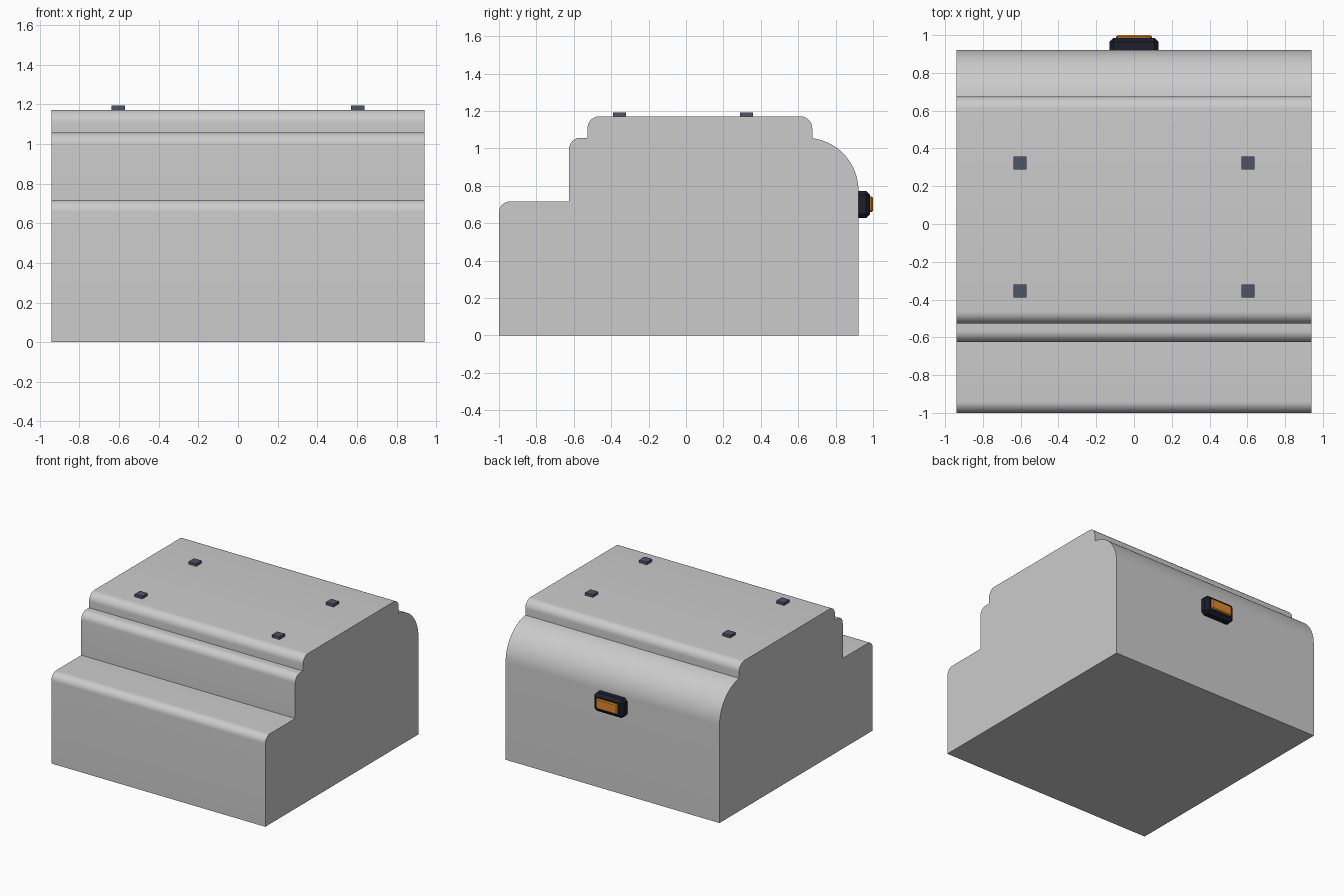
import bpy, bmesh, math

if "Cube" in bpy.data.objects:
    bpy.data.objects.remove(bpy.data.objects["Cube"])


def material(name, rgb):
    m = bpy.data.materials.new(name)
    m.diffuse_color = (*rgb, 1)
    m.use_nodes = True
    m.node_tree.nodes["Principled BSDF"].inputs["Base Color"].default_value = m.diffuse_color
    return m


def finish(name, bm, mat=None):
    bmesh.ops.recalc_face_normals(bm, faces=bm.faces)
    me = bpy.data.meshes.new(name)
    bm.to_mesh(me)
    bm.free()
    ob = bpy.data.objects.new(name, me)
    bpy.context.collection.objects.link(ob)
    if mat:
        me.materials.append(mat)
    return ob


def box(name, lo, hi, mat, bevel=0.0):
    bm = bmesh.new()
    bmesh.ops.create_cube(bm, size=1)
    for v in bm.verts:
        v.co = [(a + b) / 2 + c * (b - a) for a, b, c in zip(lo, hi, v.co)]
    if bevel:
        bmesh.ops.bevel(bm, geom=bm.edges[:], offset=bevel, segments=1,
                        affect='EDGES', profile=0.5)
    return finish(name, bm, mat)


def arc(cy, cz, r, a0, a1, n=10):
    angles = [math.radians(a0 + (a1 - a0) * i / n) for i in range(n + 1)]
    return [(cy + r * math.cos(a), cz + r * math.sin(a)) for a in angles]


# Stepped side profile (y, z), extruded across the width
W = 0.94
profile = [(-1, 0)]
profile += arc(-0.94, 0.657, 0.06, 180, 90)
profile += [(-0.625, 0.717)]
profile += arc(-0.565, 0.997, 0.06, 180, 90)
profile += [(-0.527, 1.057)]
profile += arc(-0.462, 1.107, 0.065, 180, 90)
profile += arc(0.61, 1.107, 0.065, 90, 0)
profile += arc(0.64, 0.775, 0.282, math.degrees(math.acos(0.035 / 0.282)), 0, 20)
profile += [(0.922, 0)]

bm = bmesh.new()
face = bm.faces.new([bm.verts.new((-W, y, z)) for y, z in profile])
ext = bmesh.ops.extrude_face_region(bm, geom=[face], use_keep_orig=True)
bmesh.ops.translate(bm, vec=(2 * W, 0, 0),
                    verts=[g for g in ext["geom"] if isinstance(g, bmesh.types.BMVert)])
body = finish("stepped_body", bm)
bpy.context.view_layer.objects.active = body
body.select_set(True)
bpy.ops.object.shade_smooth_by_angle(angle=math.radians(35))

# Mounting pads on the roof
pad_mat = material("slate", (0.075, 0.09, 0.14))
for side, x in (("left", -0.603), ("right", 0.603)):
    for end, y in (("front", -0.355), ("back", 0.323)):
        box(f"roof_pad_{end}_{side}", (x - 0.034, y - 0.034, 1.16),
            (x + 0.034, y + 0.034, 1.193), pad_mat)

# Rear lamp: dark housing and amber lens
box("lamp_housing", (-0.131, 0.88, 0.627), (0.131, 0.985, 0.773),
    material("dark_housing", (0.012, 0.013, 0.025)), 0.022)
box("lamp_lens", (-0.094, 0.96, 0.661), (0.094, 1.0, 0.742),
    material("amber", (0.75, 0.25, 0.025)), 0.007)
